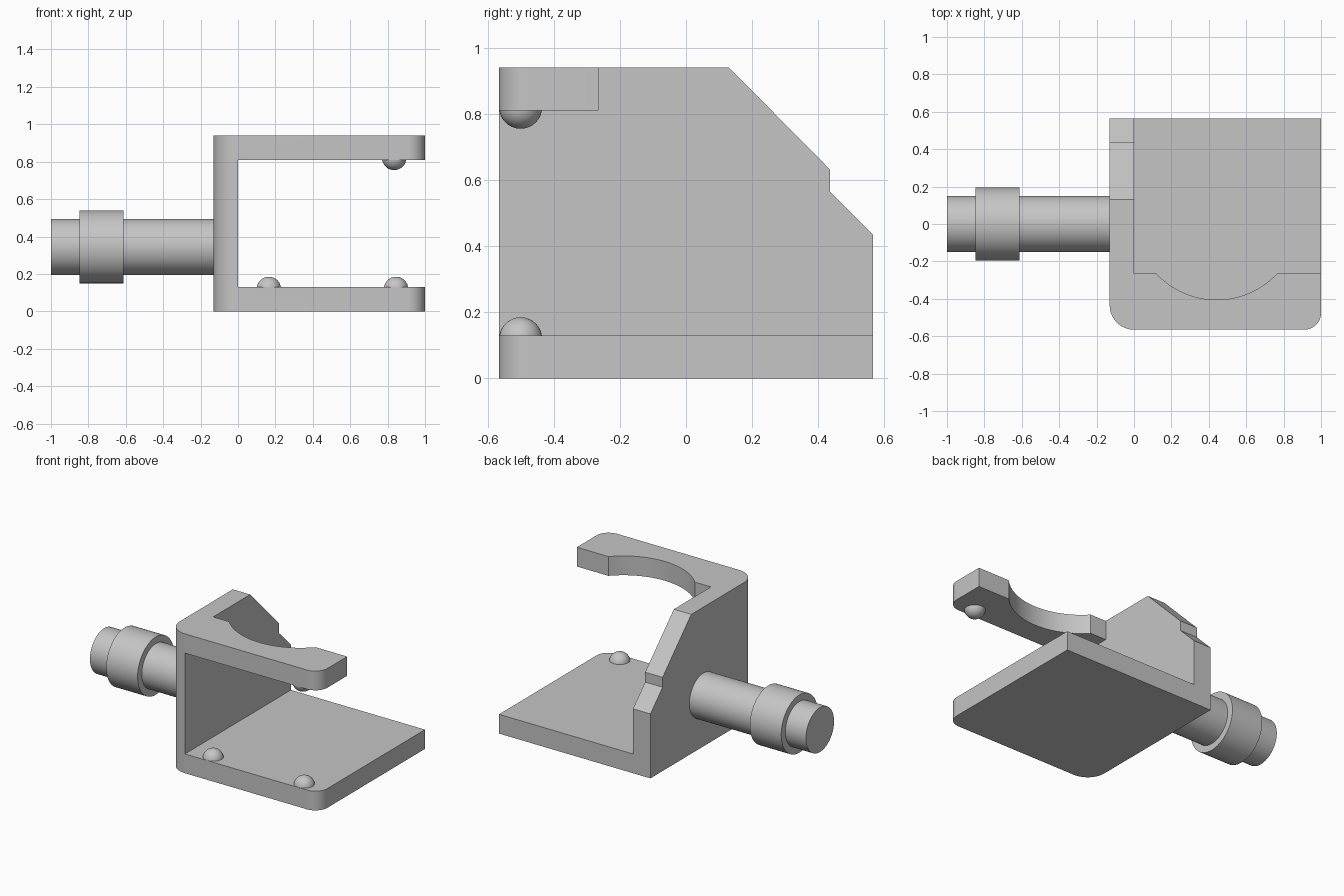
import bpy, bmesh, math
from mathutils import Matrix, Vector

cube = bpy.data.objects.get("Cube")
if cube:
    bpy.data.objects.remove(cube, do_unlink=True)

grey = bpy.data.materials.new("plain grey")
grey.use_nodes = True
colour = (0.56, 0.56, 0.56, 1)
grey.diffuse_color = colour
grey.node_tree.nodes["Principled BSDF"].inputs["Base Color"].default_value = colour

HALF = 0.565      # half depth of the bracket
THICK = 0.13      # plate thickness
TOP = 0.94        # bracket height
LIP = -0.265      # rear edge of the upper arm


def make_object(name, bm):
    bmesh.ops.recalc_face_normals(bm, faces=bm.faces)
    mesh = bpy.data.meshes.new(name)
    bm.to_mesh(mesh)
    bm.free()
    mesh.materials.append(grey)
    obj = bpy.data.objects.new(name, mesh)
    bpy.context.collection.objects.link(obj)
    return obj


def prism(name, points, direction):
    """Extrude a closed outline along a direction."""
    bm = bmesh.new()
    face = bm.faces.new([bm.verts.new(p) for p in points])
    new = bmesh.ops.extrude_face_region(bm, geom=[face])["geom"]
    moved = [v for v in new if isinstance(v, bmesh.types.BMVert)]
    bmesh.ops.translate(bm, verts=moved, vec=Vector(direction))
    return make_object(name, bm)


def arc(cx, cy, r, start, end, steps):
    angles = [math.radians(start + (end - start) * i / steps) for i in range(steps + 1)]
    return [(cx + r * math.cos(a), cy + r * math.sin(a)) for a in angles]


def smooth(obj):
    bpy.ops.object.select_all(action='DESELECT')
    obj.select_set(True)
    bpy.context.view_layer.objects.active = obj
    bpy.ops.object.shade_smooth_by_angle(angle=math.radians(30))


# Bracket block with rounded front corners
footprint = [(1, HALF), (-THICK, HALF)]
footprint += arc(0, -HALF + 0.13, 0.13, 180, 270, 12)
footprint += arc(0.91, -HALF + 0.09, 0.09, 270, 360, 12)
bracket = prism("bracket", [(x, y, 0) for x, y in footprint], (0, 0, TOP))

# Opening between the base plate and the upper arm
opening = prism("opening_cutter",
                [(0, -1, THICK), (2, -1, THICK), (2, -1, 0.81), (0, -1, 0.81)],
                (0, 2, 0))

# Space behind the upper arm, with the curved recess
radius, centre_y = 0.441, 0.036
half_angle = math.degrees(math.acos((centre_y - LIP) / radius))
outline = [(0, 1), (0, LIP)]
outline += arc(0.442, centre_y, radius, 270 - half_angle, 270 + half_angle, 32)
outline += [(2, LIP), (2, 1)]
recess = prism("recess_cutter", [(x, y, 0.5) for x, y in outline], (0, 0, 1))

# Stepped slope at the back of the side wall
slope = [(0.13, TOP), (0.435, 0.632), (0.435, 0.565), (HALF, 0.435),
         (1, 0.435), (1, 1.5), (0.13, 1.5)]
wall_back = prism("wall_slope_cutter", [(-0.5, y, z) for y, z in slope], (2, 0, 0))

bpy.context.view_layer.objects.active = bracket
for cutter in (opening, recess, wall_back):
    cutter.hide_render = True
    mod = bracket.modifiers.new(cutter.name, 'BOOLEAN')
    mod.operation = 'DIFFERENCE'
    mod.solver = 'EXACT'
    mod.object = cutter
    bpy.ops.object.modifier_apply(modifier=mod.name)
    bpy.data.objects.remove(cutter, do_unlink=True)
smooth(bracket)

# Side shaft with its collar, turned as one profile about the x axis
profile = [(-1, 0), (-1, 0.15), (-0.847, 0.15), (-0.847, 0.195),
           (-0.613, 0.195), (-0.613, 0.15), (-THICK, 0.15), (-THICK, 0)]
bm = bmesh.new()
verts = [bm.verts.new((x, 0, r)) for x, r in profile]
edges = [bm.edges.new(pair) for pair in zip(verts, verts[1:])]
bmesh.ops.spin(bm, geom=verts + edges, cent=(0, 0, 0), axis=(1, 0, 0),
               angle=math.tau, steps=64)
bmesh.ops.remove_doubles(bm, verts=bm.verts, dist=0.0001)
shaft = make_object("shaft", bm)
shaft.location.z = 0.345
smooth(shaft)

# Round gripping bumps, half sunk into the plates
bumps = {"lower_bump_right": (0.165, 0.12), "lower_bump_left": (0.845, 0.12),
         "upper_bump": (0.835, 0.82)}
for name, (x, z) in bumps.items():
    bm = bmesh.new()
    bmesh.ops.create_uvsphere(bm, u_segments=32, v_segments=16, radius=0.065,
                              matrix=Matrix.Translation((x, -0.5, z)))
    smooth(make_object(name, bm))
